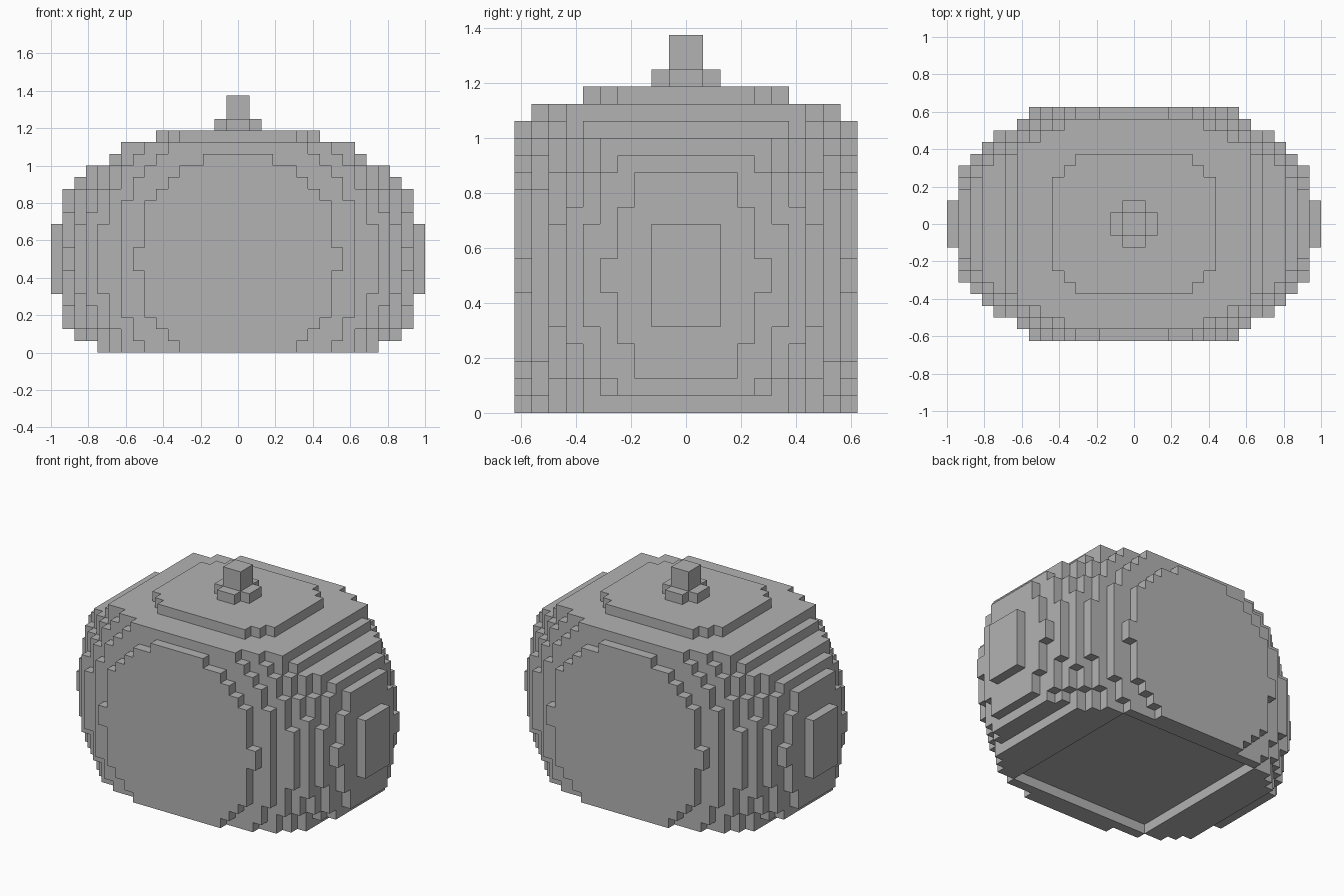
import bpy, bmesh
from mathutils import Vector

cube = bpy.data.objects.get("Cube")
if cube:
    bpy.data.objects.remove(cube, do_unlink=True)

V = 1 / 16          # voxel edge length
MID = 0.5           # height of the widest layer

grey = bpy.data.materials.new("plain grey")
grey.use_nodes = True
tone = (0.45, 0.45, 0.45, 1)
grey.diffuse_color = tone
grey.node_tree.nodes["Principled BSDF"].inputs["Base Color"].default_value = tone


def voxel_object(name, inside, rows, half_x=16, half_y=10):
    """Make the outer skin of every voxel whose centre passes the rule."""
    cells = set()
    for k in rows:
        for i in range(-half_x, half_x):
            for j in range(-half_y, half_y):
                if inside(abs(i + 0.5) * V, abs(j + 0.5) * V, k):
                    cells.add((i, j, k))
    bm = bmesh.new()
    corners = {}

    def corner(p):
        key = tuple(round(c) for c in p)
        if key not in corners:
            corners[key] = bm.verts.new(Vector(key) * V)
        return corners[key]

    for cell in cells:
        base = Vector(cell)
        for axis in range(3):
            u, w = Vector((0, 0, 0)), Vector((0, 0, 0))
            u[(axis + 1) % 3] = 1
            w[(axis + 2) % 3] = 1
            for side in (0, 1):
                step = list(cell)
                step[axis] += 2 * side - 1
                if tuple(step) in cells:
                    continue
                o = base.copy()
                o[axis] += side
                quad = [o, o + u, o + u + w, o + w]
                if not side:
                    quad.reverse()
                bm.faces.new([corner(p) for p in quad])
    mesh = bpy.data.meshes.new(name)
    bm.to_mesh(mesh)
    bm.free()
    mesh.materials.append(grey)
    obj = bpy.data.objects.new(name, mesh)
    bpy.context.collection.objects.link(obj)
    return obj


# Rounded body: clipped ellipsoid with a narrower shoulder and foot
ROW_LIMIT = {0: 0.75, 1: 0.875, 14: 0.875, 15: 0.8125, 16: 0.6875, 17: 0.625}


def body_rule(x, y, k):
    z = (k + 0.5) * V - MID
    if k == 0 and x < 0.5 and y < 0.5:      # square recess underneath
        return False
    if x > ROW_LIMIT.get(k, 1):
        return False
    return (x / 0.99) ** 2 + (y / 0.707) ** 2 + (z / 1.068) ** 2 < 1


voxel_object("body", body_rule, range(18))

# Low oval cap on top
voxel_object("top_cap", lambda x, y, k: x * x + y * y < 0.214 and y < 0.375, [18])

# Cross-shaped stem foot and square stem
voxel_object("stem_foot", lambda x, y, k: max(x, y) < 2 * V and min(x, y) < V, [19])
voxel_object("stem", lambda x, y, k: max(x, y) < V, [20, 21])
